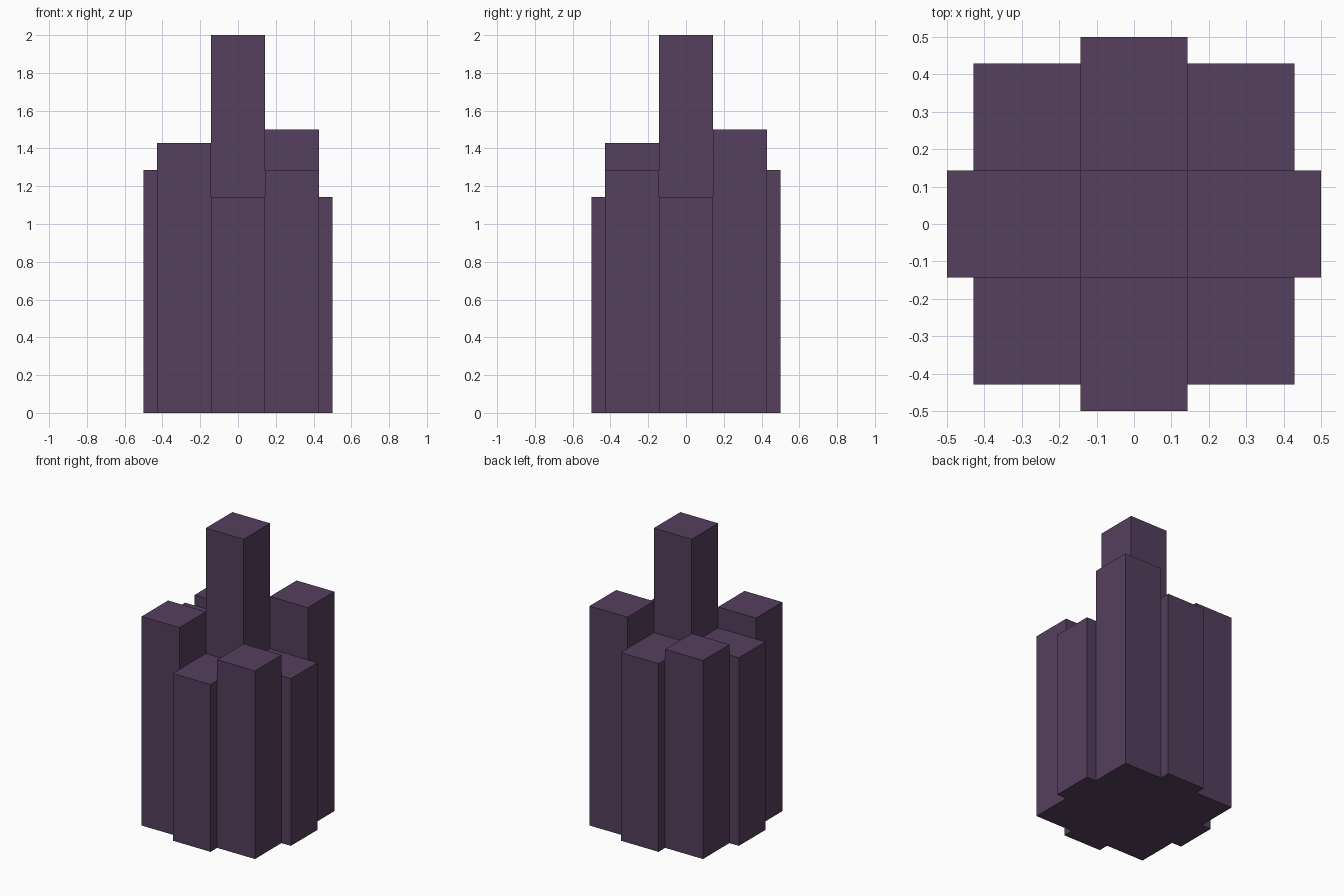
import bpy
import bmesh

if "Cube" in bpy.data.objects:
    bpy.data.objects.remove(bpy.data.objects["Cube"])

U = 1 / 7  # half a column width

plum = bpy.data.materials.new("dark_plum")
plum.diffuse_color = (0.089, 0.050, 0.109, 1)
plum.use_nodes = True
plum.node_tree.nodes["Principled BSDF"].inputs["Base Color"].default_value = plum.diffuse_color


def column(name, x0, x1, y0, y1, h):
    """Square-cut column standing on the ground."""
    bm = bmesh.new()
    bmesh.ops.create_cube(bm, size=1)
    for v in bm.verts:
        v.co = (x1 if v.co.x > 0 else x0,
                y1 if v.co.y > 0 else y0,
                h if v.co.z > 0 else 0)
    mesh = bpy.data.meshes.new(name)
    bm.to_mesh(mesh)
    bm.free()
    mesh.materials.append(plum)
    bpy.context.collection.objects.link(bpy.data.objects.new(name, mesh))


# tall centre column
column("centre_column", -U, U, -U, U, 2.0)

# corner columns of differing height
for name, sx, sy, h in [("front_left", -1, -1, 10 * U), ("front_right", 1, -1, 9 * U),
                        ("back_left", -1, 1, 9.5 * U), ("back_right", 1, 1, 10.5 * U)]:
    xs = sorted((sx * U, sx * 3 * U))
    ys = sorted((sy * U, sy * 3 * U))
    column(name + "_column", *xs, *ys, h)

# side columns, standing slightly proud of the corners
column("front_column", -U, U, -3.5 * U, -U, 8 * U)
column("back_column", -U, U, U, 3.5 * U, 9 * U)
column("left_column", -3.5 * U, -U, -U, U, 9 * U)
column("right_column", U, 3.5 * U, -U, U, 8 * U)
